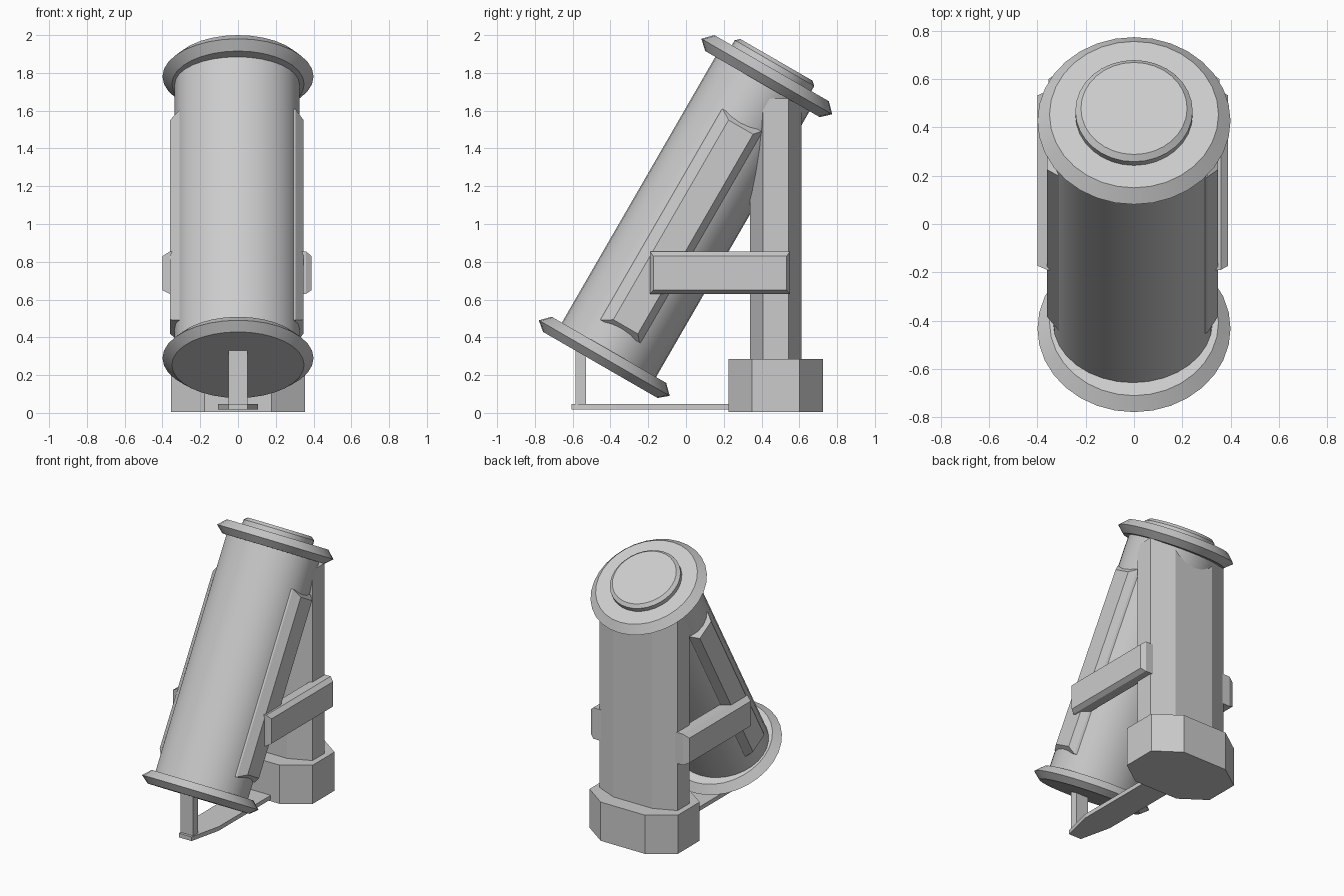
import bpy, math
from mathutils import Matrix, Vector

if "Cube" in bpy.data.objects:
    bpy.data.objects.remove(bpy.data.objects["Cube"])

TILT = Matrix.Rotation(math.radians(-30), 4, 'X')
UPRIGHT = Matrix.Identity(4)


def loft(name, rings, matrix=UPRIGHT, smooth=False):
    """Skin equal-length rings (counter-clockwise, going up) and cap both ends."""
    n = len(rings[0])
    verts = [matrix @ Vector(p) for ring in rings for p in ring]
    faces = [list(reversed(range(n))), list(range(len(verts) - n, len(verts)))]
    for r in range(len(rings) - 1):
        for i in range(n):
            j = (i + 1) % n
            faces.append([r * n + i, r * n + j, (r + 1) * n + j, (r + 1) * n + i])
    mesh = bpy.data.meshes.new(name)
    mesh.from_pydata(verts, [], faces)
    mesh.update()
    obj = bpy.data.objects.new(name, mesh)
    bpy.context.collection.objects.link(obj)
    if smooth:
        bpy.ops.object.select_all(action='DESELECT')
        obj.select_set(True)
        bpy.context.view_layer.objects.active = obj
        bpy.ops.object.shade_smooth_by_angle(angle=math.radians(25))
    return obj


def ellipse(rx, ry, z, cx=0.0, cy=-0.52, n=32):
    return [(cx + rx * math.cos(2 * math.pi * i / n),
             cy + ry * math.sin(2 * math.pi * i / n), z) for i in range(n)]


def round_part(name, profile):
    """Turned part on the tilted axis, from (radius, height) pairs."""
    return loft(name, [ellipse(r, r, z) for r, z in profile], TILT, True)


def octagon(hx, hy, z, cy):
    a, b = hx / 2, hy / 2
    return [(x, cy + y, z) for x, y in
            [(a, -hy), (hx, -b), (hx, b), (a, hy),
             (-a, hy), (-hx, b), (-hx, -b), (-a, -hy)]]


def slab(name, side, layers, matrix=UPRIGHT):
    """Side-facing slab from layers of (x, y0, y1, z0, z1), inner to outer."""
    rings = []
    for x, y0, y1, z0, z1 in layers:
        ring = [(side * x, y0, z0), (side * x, y1, z0),
                (side * x, y1, z1), (side * x, y0, z1)]
        rings.append(ring if side > 0 else ring[::-1])
    return loft(name, rings, matrix)


# Leaning tube with its two flanges and top cap
loft("tube", [ellipse(0.33, 0.288, z, -0.005) for z in (0.05, 1.75)], TILT, True)
round_part("bottom_flange", [(0.35, -0.007), (0.40, 0.035), (0.35, 0.085)])
round_part("top_flange", [(0.35, 1.71), (0.40, 1.756), (0.35, 1.807)])
round_part("top_cap", [(0.243, 1.79), (0.243, 1.838), (0.22, 1.858)])

# Side rails along the tube and horizontal brace arms
for label, s, rail_x, arm_x in (("right", 1, 0.347, 0.39), ("left", -1, 0.36, 0.40)):
    slab(label + "_rail", s, [(0.27, -0.65, -0.385, 0.20, 1.49),
                              (0.305, -0.635, -0.40, 0.20, 1.49),
                              (rail_x, -0.58, -0.43, 0.235, 1.455)], TILT)
    slab(label + "_arm", s, [(0.295, -0.19, 0.55, 0.63, 0.855),
                             (0.36, -0.19, 0.55, 0.63, 0.855),
                             (arm_x, -0.173, 0.533, 0.65, 0.83)])

# Rear column and its octagonal base
loft("column", [octagon(0.313, 0.136, z, 0.475) for z in (0.25, 1.665)])
loft("column_base", [octagon(0.355, 0.25, z, 0.475) for z in (0.004, 0.285)])

# Floor plate reaching forward and the post under the tube
plate = [(0.05, -0.605), (0.105, -0.37), (0.105, 0.30),
         (-0.105, 0.30), (-0.105, -0.37), (-0.05, -0.605)]
loft("floor_plate", [[(x, y, z) for x, y in plate] for z in (0.017, 0.047)])
loft("front_post", [[(x, y - 0.558, z) for x, y in
                     [(-0.05, -0.028), (0.05, -0.028), (0.05, 0.028), (-0.05, 0.028)]]
                    for z in (0.03, 0.38)])
